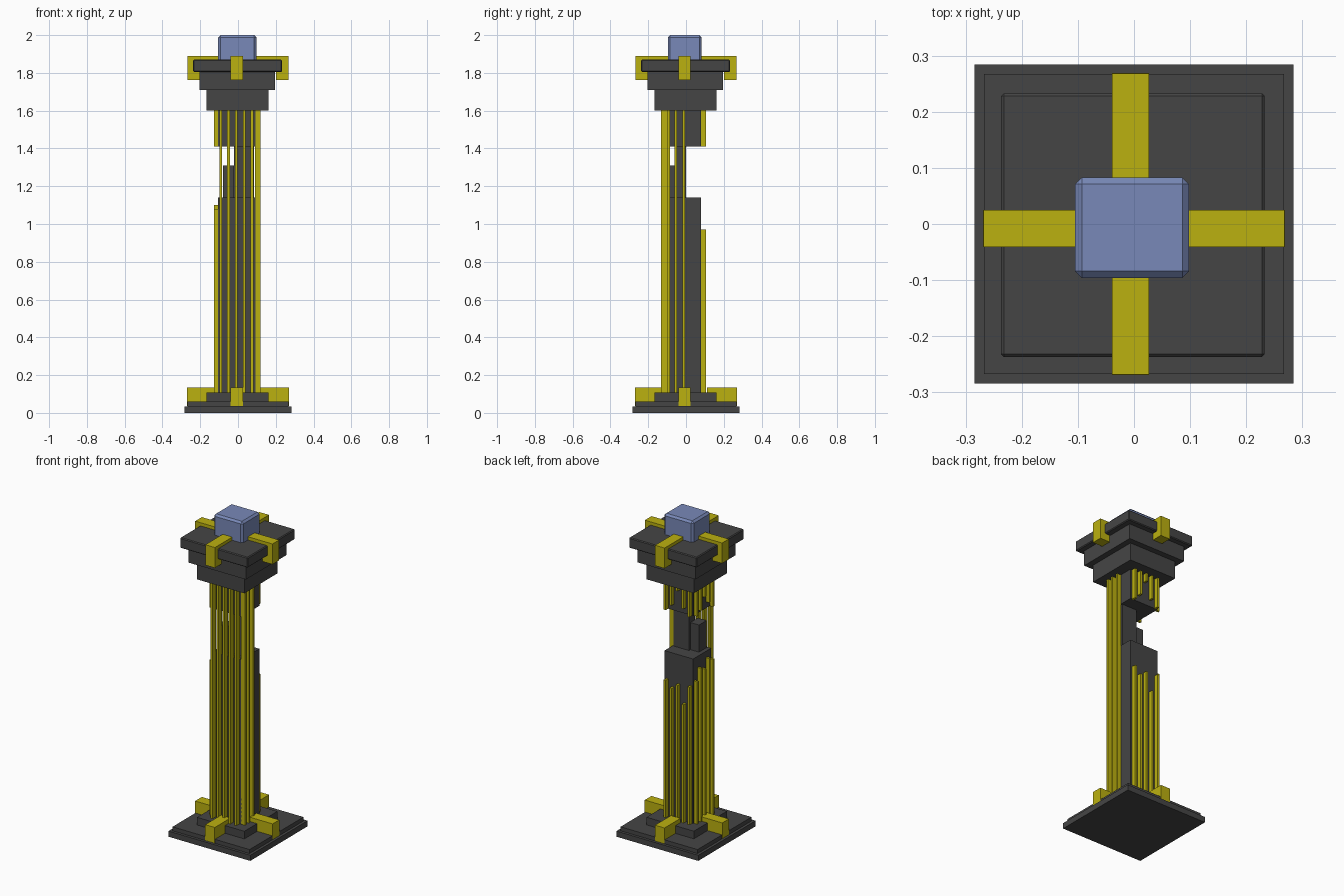
import bpy, bmesh

if "Cube" in bpy.data.objects:
    bpy.data.objects.remove(bpy.data.objects["Cube"])


def material(name, color):
    m = bpy.data.materials.new(name)
    m.diffuse_color = color
    m.use_nodes = True
    m.node_tree.nodes["Principled BSDF"].inputs["Base Color"].default_value = m.diffuse_color
    return m


DARK = material("dark_stone", (0.06, 0.06, 0.06, 1))
GOLD = material("gold", (0.50, 0.44, 0.005, 1))
BLUE = material("blue_stone", (0.19, 0.25, 0.48, 1))


def boxes(name, mat, spans, bevel=0.0):
    """One object made of boxes, each (x0, x1, y0, y1, z0, z1)."""
    bm = bmesh.new()
    for x0, x1, y0, y1, z0, z1 in spans:
        for v in bmesh.ops.create_cube(bm, size=1)["verts"]:
            v.co = (x1 if v.co.x > 0 else x0,
                    y1 if v.co.y > 0 else y0,
                    z1 if v.co.z > 0 else z0)
    if bevel:
        bmesh.ops.bevel(bm, geom=bm.edges[:], offset=bevel, segments=1,
                        affect='EDGES')
    me = bpy.data.meshes.new(name)
    bm.to_mesh(me)
    bm.free()
    me.materials.append(mat)
    ob = bpy.data.objects.new(name, me)
    bpy.context.collection.objects.link(ob)
    return ob


def slab(name, half, z0, z1, c=0.0, bevel=0.0):
    return boxes(name, DARK, [(c - half, c + half, c - half, c + half, z0, z1)], bevel)


# Stepped base
slab("base_plinth", 0.284, 0.0, 0.035)
slab("base_step", 0.267, 0.035, 0.06)
slab("base_block", 0.164, 0.06, 0.108, -0.003)

# Stepped capital
slab("capital_lower", 0.164, 1.60, 1.71, -0.003)
slab("capital_middle", 0.20, 1.71, 1.81, -0.003)
slab("capital_top", 0.235, 1.805, 1.87, -0.002, 0.005)

# Broken shaft: lower and upper solid parts, joined by thin remnants
boxes("shaft_lower", DARK, [(-0.105, 0.093, -0.10, 0.08, 0.10, 1.14)])
boxes("shaft_upper", DARK, [(-0.105, 0.093, -0.10, 0.08, 1.41, 1.605)])
boxes("shaft_remnant", DARK, [(-0.02, 0.085, -0.06, 0.0, 1.13, 1.42)])
boxes("shaft_broken_stump", DARK, [(-0.08, -0.02, -0.09, -0.015, 1.13, 1.31)])

# Gold ribs: unbroken on the front and part of the right side
W = 0.007
Z0, Z1 = 0.10, 1.602
XS = [-0.091, -0.05, -0.009, 0.033, 0.074]
YS = [-0.093, -0.055, -0.012, 0.028, 0.066]
boxes("front_ribs", GOLD, [(x - W, x + W, -0.132, -0.098, Z0, Z1) for x in XS])
boxes("right_ribs", GOLD, [(0.09, 0.118, y - W, y + W, Z0, Z1) for y in YS[:3]])

# Gold ribs snapped off at the back and left, with stubs under the capital
back_top, back_stub = [0.97, 0.85, 0.96, 0.93, 0.97], [1.41, 1.45, 1.55, 1.45, 1.41]
left_top, left_stub = [1.08, 1.10, 1.05, 1.07, 1.0], [1.41, 1.45, 1.50, 1.43, 1.41]
boxes("back_ribs", GOLD,
      [(x - W, x + W, 0.075, 0.105, a, b)
       for x, t, s in zip(XS, back_top, back_stub) for a, b in ((Z0, t), (s, Z1))])
boxes("left_ribs", GOLD,
      [(-0.128, -0.10, y - W, y + W, a, b)
       for y, t, s in zip(YS, left_top, left_stub) for a, b in ((Z0, t), (s, Z1))])

# Gold brackets on the four sides of the base and the capital
H, CX, CY = 0.033, -0.006, -0.008
for side, sign in (("right", 1), ("left", -1), ("back", 1), ("front", -1)):
    def arm(r0, r1, z0, z1):
        a, b = sorted((sign * r0, sign * r1))
        if side in ("right", "left"):
            return (a, b, CY - H, CY + H, z0, z1)
        return (CX - H, CX + H, a, b, z0, z1)
    boxes("base_bracket_" + side, GOLD,
          [arm(0.16, 0.269, 0.036, 0.135), arm(0.11, 0.16, 0.10, 0.135)])
    boxes("capital_bracket_" + side, GOLD,
          [arm(0.20, 0.268, 1.762, 1.89), arm(0.07, 0.20, 1.86, 1.89)])

# Blue block on top
boxes("top_block", BLUE, [(-0.105, 0.098, -0.096, 0.083, 1.85, 2.0)], 0.012)
